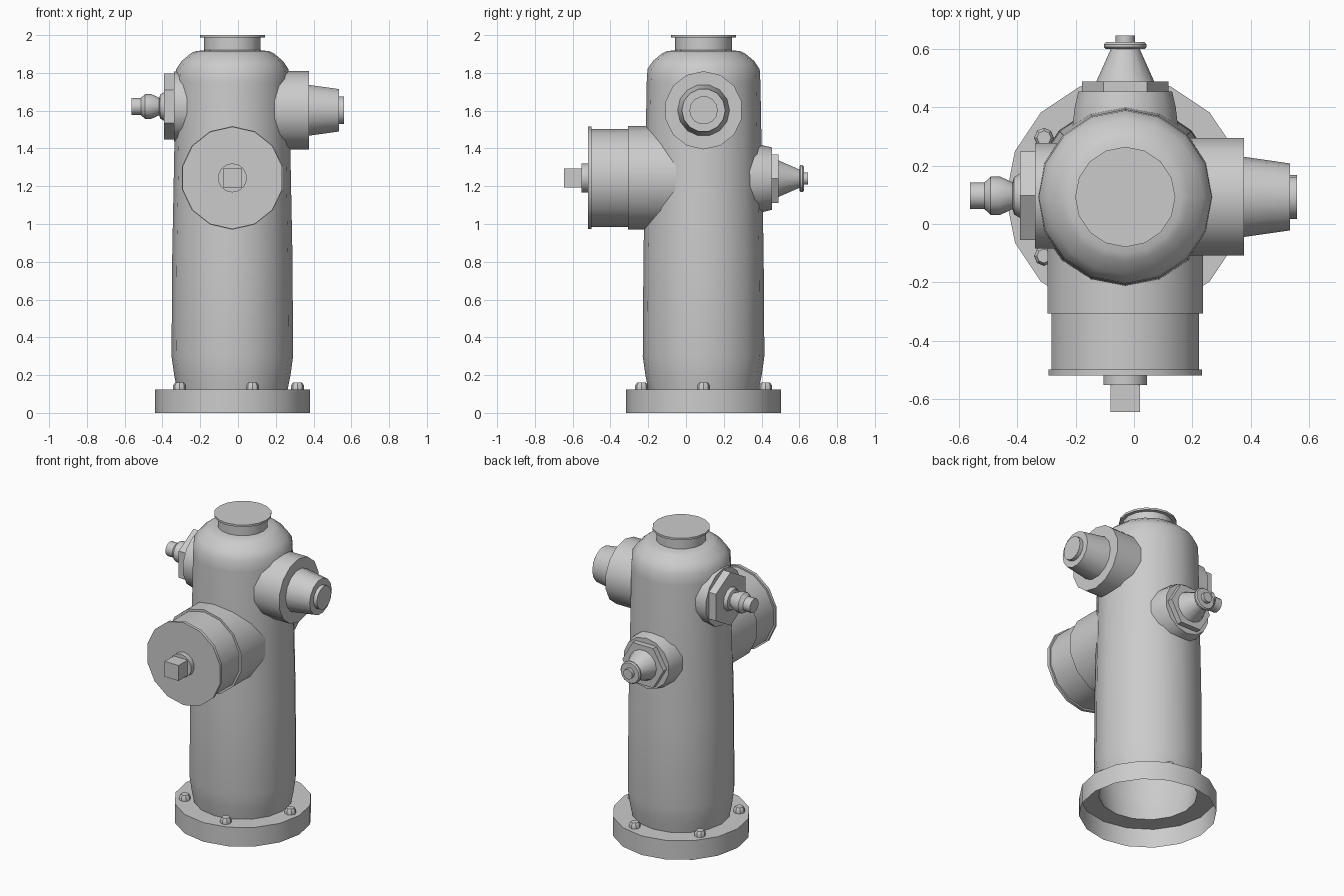
import bpy, bmesh, math
from mathutils import Vector

if "Cube" in bpy.data.objects:
    bpy.data.objects.remove(bpy.data.objects["Cube"])

CX, CY = -0.03, 0.093
X, Y, Z = Vector((1, 0, 0)), Vector((0, 1, 0)), Vector((0, 0, 1))


def finish(name, bm):
    me = bpy.data.meshes.new(name)
    bm.to_mesh(me)
    bm.free()
    me.shade_smooth()
    me.set_sharp_from_angle(angle=math.radians(35))
    ob = bpy.data.objects.new(name, me)
    bpy.context.collection.objects.link(ob)
    return ob


def lathe(name, profile, origin, axis, up, sides, cap=True):
    """Spin (radius, distance) points about an axis; first vertex lies along up."""
    bm = bmesh.new()
    o, side = Vector(origin), axis.cross(up)
    rings = []
    for r, t in profile:
        ring = []
        for i in range(sides):
            a = 2 * math.pi * i / sides
            ring.append(bm.verts.new(o + axis * t + r * (up * math.cos(a) + side * math.sin(a))))
        rings.append(ring)
    for lo, hi in zip(rings, rings[1:]):
        for i in range(sides):
            j = (i + 1) % sides
            bm.faces.new((lo[i], lo[j], hi[j], hi[i]))
    if cap:
        bm.faces.new(rings[-1])
    return finish(name, bm)


# Base flange, open underneath, and the hollow barrel
foot = (CX, CY, 0)
lathe("base_flange", [(.41, 0), (.41, .125), (.293, .125)], foot, Z, X, 16, cap=False)
lathe("barrel", [(.293, .125), (.308, .2), (.322, .3), (.318, .85), (.309, 1.3), (.301, 1.75),
                 (.297, 1.82), (.268, 1.863), (.22, 1.903), (.195, 1.915), (.15, 1.92)],
      foot, Z, X, 16, cap=False)
lathe("top_cap", [(.15, 1.915), (.15, 1.987), (.172, 1.987), (.172, 2.0)], foot, Z, X, 16)

# Flange bolts
for k in range(5):
    a = 2 * math.pi * k / 5
    lathe(f"flange_bolt_{k + 1}", [(.034, .125), (.034, .146), (.024, .16)],
          (CX + .345 * math.cos(a), CY + .345 * math.sin(a), 0), Z, X, 8)

# Large front outlet with rimmed cover, boss and square nut
front = (CX, 0, 1.244)
lathe("front_outlet", [(.274, .04), (.274, .308), (.26, .308)], front, -Y, Z, 14, cap=False)
lathe("front_cover", [(.26, .308), (.26, .5), (.271, .5), (.271, .52)], front, -Y, Z, 14)
lathe("front_boss", [(.077, .515), (.077, .552)], front, -Y, Z, 14)
h = .0505 * math.sqrt(2)
lathe("front_square_nut", [(h, .55), (h, .645)], front, -Y, (X + Z).normalized(), 4)

# Right outlet: wide collar and tapered plug
right = (0, CY, 1.602)
lathe("right_outlet", [(.207, .17), (.207, .377)], right, X, Z, 14)
lathe("right_plug", [(.138, .375), (.115, .535), (.075, .535), (.075, .56)], right, X, Y, 14)

# Back outlet: tapered collar, hexagonal nut and ringed spout
back = (CX, 0, 1.24)
lathe("back_outlet", [(.19, .3), (.178, .4), (.165, .455)], back, Y, Z, 14)
lathe("back_hex_nut", [(.149, .45), (.149, .49)], back, Y, X, 6)
lathe("back_spout", [(.1, .488), (.05, .6), (.066, .6), (.073, .607), (.073, .617), (.066, .625),
                     (.033, .625), (.033, .647)], back, Y, X, 14)

# Left outlet: collar, hexagonal nut and turned stem
left = (0, CY + .004, 1.622)
lathe("left_outlet", [(.185, .2), (.185, .34)], left, -X, Z, 14)
lathe("left_hex_nut", [(.175, .335), (.175, .392)], left, -X, Z, 6)
lathe("left_stem", [(.076, .385), (.076, .392), (.064, .412), (.046, .417), (.066, .46),
                    (.066, .492), (.046, .513), (.046, .563)], left, -X, Z, 12)
